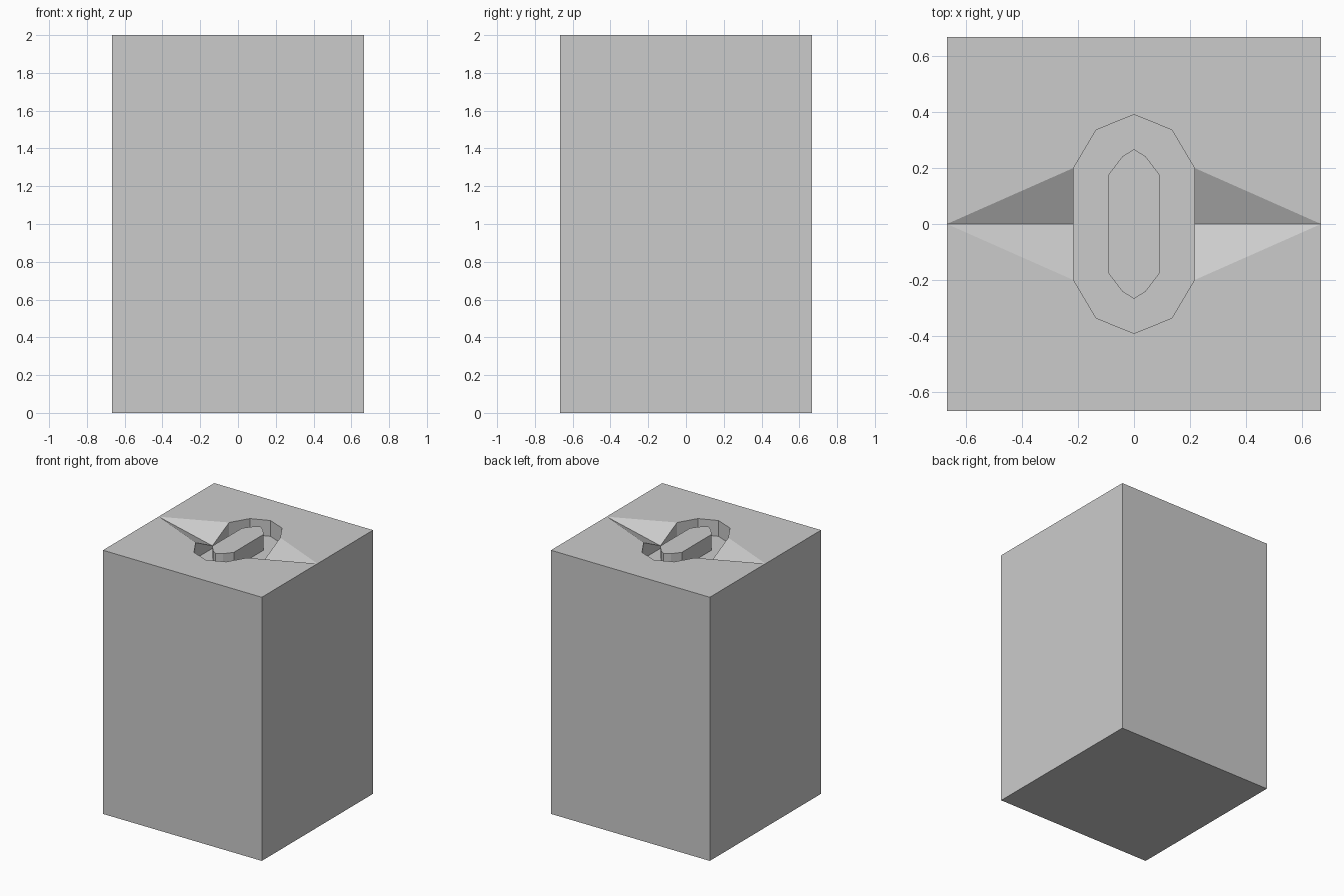
import bpy
import bmesh

if "Cube" in bpy.data.objects:
    bpy.data.objects.remove(bpy.data.objects["Cube"])

H = 2 / 3          # half width of the block
TOP = 2.0
FLOOR = TOP - 0.12   # floor of the ring-shaped recess
GROOVE = TOP - 0.10  # deepest point of the tapered grooves

# Quarter profiles (x >= 0, y >= 0) of the recess rim and the central island
rim = [(0, 0.39), (0.135, 0.335), (0.215, 0.2)]
island = [(0, 0.267), (0.042, 0.24), (0.09, 0.177), (0.09, 0)]
rx, ry = rim[-1]

bm = bmesh.new()


def face(*pts):
    bm.faces.new([bm.verts.new(p) for p in pts])


def at(points, z):
    return [(x, y, z) for x, y in points]


def wall(points, z0, z1):
    for a, b in zip(points, points[1:]):
        face((*a, z0), (*b, z0), (*b, z1), (*a, z1))


# Outer block: sides and base
outer = [(0, H), (H, H), (H, 0)]
wall(outer, 0, TOP)
face(*at(outer + [(0, 0)], 0))

# Top surface around the recess
face(*at([(0, H)] + rim + [(H, 0), (H, H)], TOP))

# Tapered V groove running to the block's edge
face((H, 0, TOP), (rx, ry, TOP), (rx, 0, GROOVE))

# Recess walls, with the groove's notch in the straight one, and floor
wall(rim, FLOOR, TOP)
face((rx, ry, TOP), (rx, 0, GROOVE), (rx, 0, FLOOR), (rx, ry, FLOOR))
face(*at(rim + [(rx, 0)] + island[::-1], FLOOR))

# Island sides and cap, level with the top
wall(island, FLOOR, TOP)
face(*at(island + [(0, 0)], TOP))

# Mirror the quarter into the whole block
bmesh.ops.remove_doubles(bm, verts=bm.verts[:], dist=1e-5)
for axis in "XY":
    geom = bm.verts[:] + bm.edges[:] + bm.faces[:]
    bmesh.ops.mirror(bm, geom=geom, axis=axis, merge_dist=1e-5)
    bmesh.ops.remove_doubles(bm, verts=bm.verts[:], dist=1e-5)
bmesh.ops.recalc_face_normals(bm, faces=bm.faces[:])

mesh = bpy.data.meshes.new("engraved_block")
bm.to_mesh(mesh)
bm.free()
block = bpy.data.objects.new("engraved_block", mesh)
bpy.context.collection.objects.link(block)
